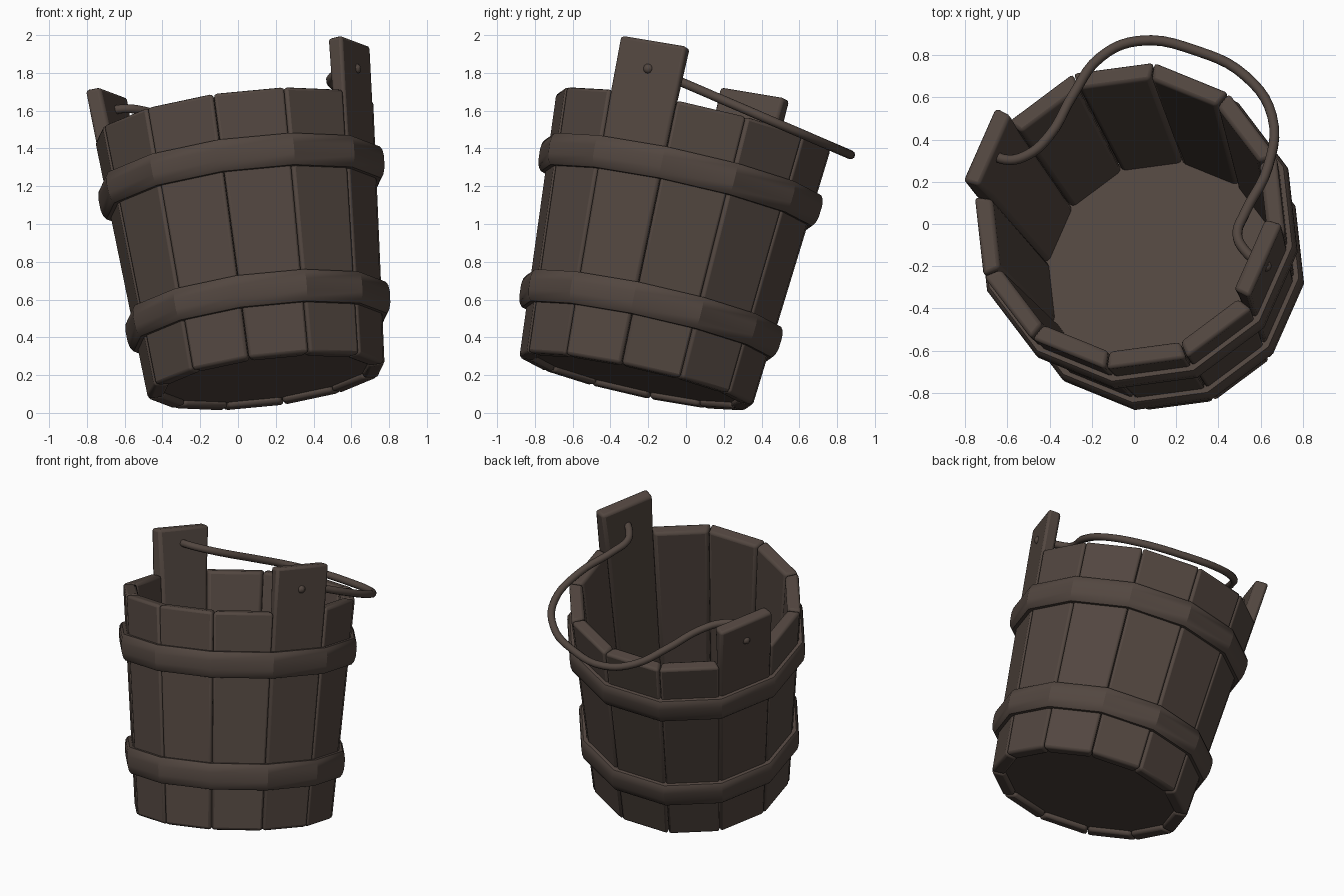
import bpy, bmesh, math
from mathutils import Vector, Matrix

if "Cube" in bpy.data.objects:
    bpy.data.objects.remove(bpy.data.objects["Cube"])

# Tilted bucket frame
BASE = Vector((0.15, -0.265, 0.165))
AXIS = Vector((-0.17, 0.305, 1.38))
H = AXIS.length
TILT = Matrix.Translation(BASE) @ Vector((0, 0, 1)).rotation_difference(AXIS).to_matrix().to_4x4()
N, R0, R1, THICK = 12, 0.64, 0.752, 0.085
STEP = 2 * math.pi / N
PHASE = math.radians(67)          # centre of first stave

wood = bpy.data.materials.new("dark brown wood")
wood.diffuse_color = (0.085, 0.062, 0.051, 1)
wood.use_nodes = True
wood.node_tree.nodes["Principled BSDF"].inputs["Base Color"].default_value = wood.diffuse_color


def radius(h):
    return R0 + (R1 - R0) * h / H


def finish(name, bm, matrix, bevel=0.0):
    bmesh.ops.recalc_face_normals(bm, faces=bm.faces[:])
    me = bpy.data.meshes.new(name)
    bm.to_mesh(me)
    bm.free()
    ob = bpy.data.objects.new(name, me)
    bpy.context.collection.objects.link(ob)
    me.materials.append(wood)
    ob.matrix_world = matrix
    if bevel:
        m = ob.modifiers.new("bevel", 'BEVEL')
        m.width, m.segments, m.limit_method = bevel, 2, 'ANGLE'
    bpy.ops.object.select_all(action='DESELECT')
    ob.select_set(True)
    bpy.context.view_layer.objects.active = ob
    bpy.ops.object.shade_smooth_by_angle(angle=math.radians(28))
    return ob


# Staves, two of them tall to carry the handle
def stave(i):
    tall = i in (3, 9)
    bm = bmesh.new()
    rings = []
    for h in ([0, H, H + 0.29] if tall else [0, H]):
        ro = radius(h) * math.cos(STEP / 2)
        ri = ro - THICK
        t = math.tan(STEP / 2)
        wo = min(ro, radius(H) * math.cos(STEP / 2)) * t - 0.002
        wi = wo - THICK * t * (0.3 if h > H else 1)
        rings.append([bm.verts.new(p) for p in
                      ((ri, -wi, h), (ro, -wo, h), (ro, wo, h), (ri, wi, h))])
    for a, b in zip(rings, rings[1:]):
        for k in range(4):
            bm.faces.new((a[k], a[(k + 1) % 4], b[(k + 1) % 4], b[k]))
    bm.faces.new(rings[0])
    bm.faces.new(rings[-1])
    name = "tall_stave" if tall else "stave"
    finish(name, bm, TILT @ Matrix.Rotation(PHASE + i * STEP, 4, 'Z'), 0.018)


for i in range(N):
    stave(i)

# Hoops with a rounded section
def hoop(name, h):
    sec = [(-0.02, -0.085), (0.022, -0.085), (0.036, -0.065), (0.043, -0.03),
           (0.043, 0.03), (0.036, 0.065), (0.022, 0.085), (-0.02, 0.085)]
    bm = bmesh.new()
    rings = []
    for i in range(N):
        a = PHASE + (i + 0.5) * STEP
        rings.append([bm.verts.new(((radius(h + dz) + d) * math.cos(a),
                                    (radius(h + dz) + d) * math.sin(a), h + dz)) for d, dz in sec])
    n = len(sec)
    for i in range(N):
        a, b = rings[i], rings[(i + 1) % N]
        for k in range(n):
            bm.faces.new((a[k], b[k], b[(k + 1) % n], a[(k + 1) % n]))
    finish(name, bm, TILT)


hoop("upper_hoop", 1.085)
hoop("lower_hoop", 0.355)

# Bottom board
bm = bmesh.new()
bmesh.ops.create_cone(bm, cap_ends=True, segments=N, radius1=R0 - 0.05, radius2=R0 - 0.05, depth=0.045)
finish("bottom_board", bm, TILT @ Matrix.Translation((0, 0, 0.05))
       @ Matrix.Rotation(PHASE + STEP / 2, 4, 'Z'))

# Handle: flat wavy wire swung to the back
def on_plane(x, y):
    return (x, y, 1.741 - 0.43 * y)


path = [(-0.70, 0.35), (-0.61, 0.305), (-0.51, 0.325), (-0.40, 0.42), (-0.29, 0.61),
        (-0.16, 0.79), (0.02, 0.868), (0.30, 0.82), (0.53, 0.70), (0.655, 0.51),
        (0.635, 0.27), (0.525, 0.05), (0.49, -0.05), (0.525, -0.125), (0.63, -0.21)]
cu = bpy.data.curves.new("handle", 'CURVE')
cu.dimensions = '3D'
cu.bevel_depth, cu.bevel_resolution, cu.resolution_u = 0.024, 3, 5
cu.use_fill_caps = True
sp = cu.splines.new('BEZIER')
sp.bezier_points.add(len(path) - 1)
for bp, (x, y) in zip(sp.bezier_points, path):
    bp.co = on_plane(x, y)
    bp.handle_left_type = bp.handle_right_type = 'AUTO'
cu.materials.append(wood)
handle = bpy.data.objects.new("handle", cu)
bpy.context.collection.objects.link(handle)
bpy.ops.object.select_all(action='DESELECT')
handle.select_set(True)
bpy.context.view_layer.objects.active = handle
bpy.ops.object.convert(target='MESH')
bpy.ops.object.shade_smooth()

# Pegs on the outside of the tall staves
for i in (3, 9):
    h = H + 0.14
    bm = bmesh.new()
    bmesh.ops.create_uvsphere(bm, u_segments=12, v_segments=8, radius=0.027)
    finish("handle_peg", bm, TILT @ Matrix.Rotation(PHASE + i * STEP, 4, 'Z')
           @ Matrix.Translation((radius(h) * math.cos(STEP / 2) - 0.008, 0, h)))
